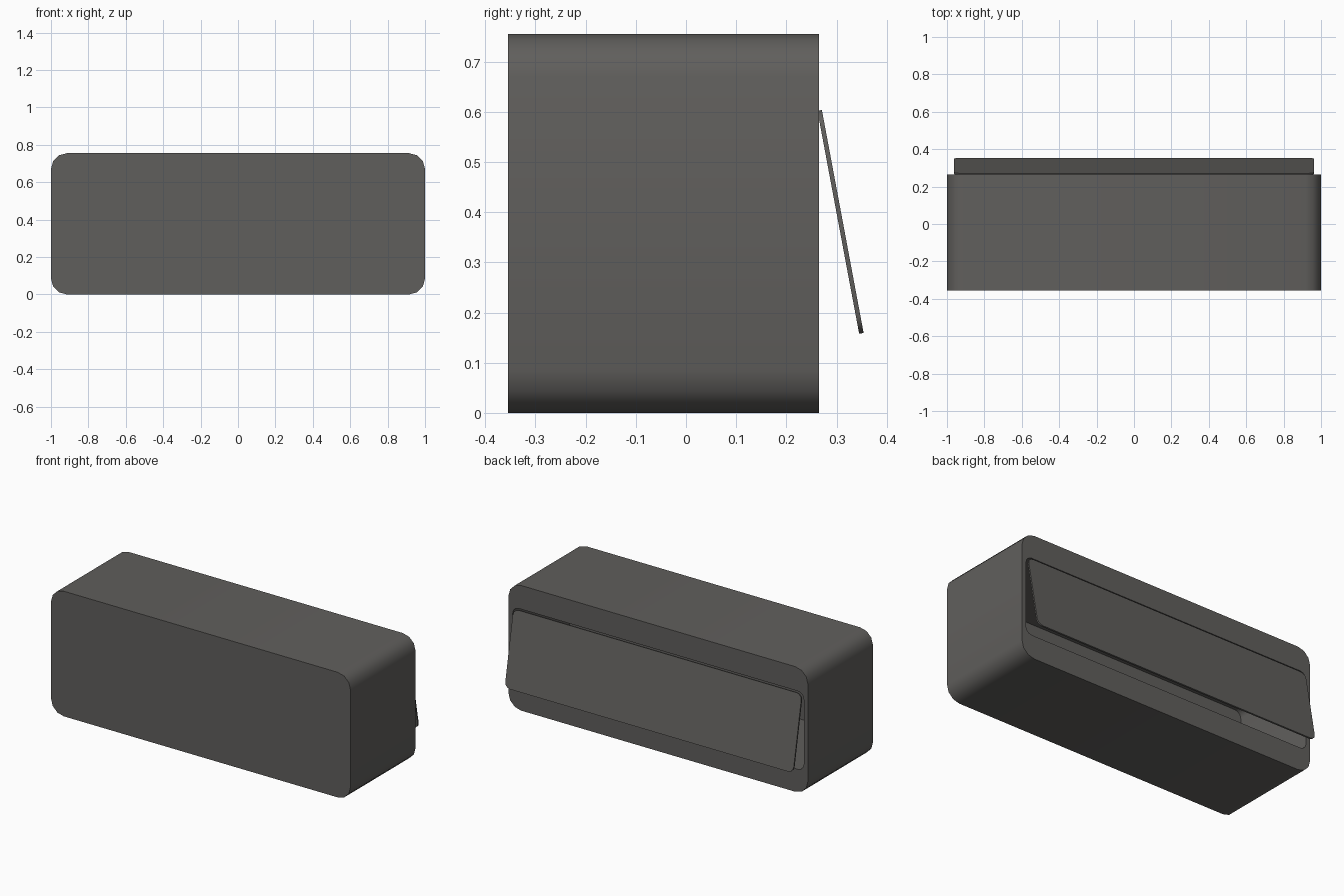
import bpy, bmesh, math
from mathutils import Matrix

if "Cube" in bpy.data.objects:
    bpy.data.objects.remove(bpy.data.objects["Cube"])

grey = bpy.data.materials.new("dark_warm_grey")
grey.diffuse_color = (0.118, 0.114, 0.108, 1)
grey.use_nodes = True
grey.node_tree.nodes["Principled BSDF"].inputs["Base Color"].default_value = grey.diffuse_color

BACK, FRONT = 0.265, -0.355


def rounded_outline(hw, z0, z1, r, seg):
    """Rounded rectangle in x/z, starting at the upper right corner."""
    pts = []
    for i, (cx, cz) in enumerate([(hw - r, z1 - r), (r - hw, z1 - r),
                                  (r - hw, z0 + r), (hw - r, z0 + r)]):
        for k in range(seg + 1):
            a = math.pi / 2 * (i + k / seg)
            pts.append((cx + r * math.cos(a), cz + r * math.sin(a)))
    return pts


def finish(name, bm):
    bmesh.ops.recalc_face_normals(bm, faces=bm.faces)
    mesh = bpy.data.meshes.new(name)
    bm.to_mesh(mesh)
    bm.free()
    mesh.materials.append(grey)
    ob = bpy.data.objects.new(name, mesh)
    bpy.context.collection.objects.link(ob)
    bpy.ops.object.select_all(action='DESELECT')
    ob.select_set(True)
    bpy.context.view_layer.objects.active = ob
    bpy.ops.object.shade_smooth_by_angle(angle=math.radians(40))
    return ob


def ring(bm, pts, y):
    return [bm.verts.new((x, y, z)) for x, z in pts]


def bridge(bm, a, b):
    n = len(a)
    for i in range(n):
        j = (i + 1) % n
        bm.faces.new((a[i], a[j], b[j], b[i]))


# Box shell: outer wall, back rim, and a deep recess behind the flap
bm = bmesh.new()
outer = rounded_outline(1.0, 0.0, 0.755, 0.085, 3)
inner = rounded_outline(0.972, 0.14, 0.612, 0.04, 3)
front = ring(bm, outer, FRONT)
back = ring(bm, outer, BACK)
mouth = ring(bm, inner, BACK)
deep = ring(bm, inner, BACK - 0.54)
for a, b in ((front, back), (back, mouth), (mouth, deep)):
    bridge(bm, a, b)
bm.faces.new(front)
bm.faces.new(deep)
finish("box_shell", bm)

# Flap: thin rounded panel hinged at its top edge and swung outwards
bm = bmesh.new()
panel = rounded_outline(0.963, -0.452, 0.0, 0.035, 3)
a, b = ring(bm, panel, 0.0), ring(bm, panel, 0.009)
bridge(bm, a, b)
bm.faces.new(a)
bm.faces.new(b)
bm.transform(Matrix.Translation((0, 0.262, 0.602)) @ Matrix.Rotation(math.radians(10.6), 4, 'X'))
finish("flap", bm)
